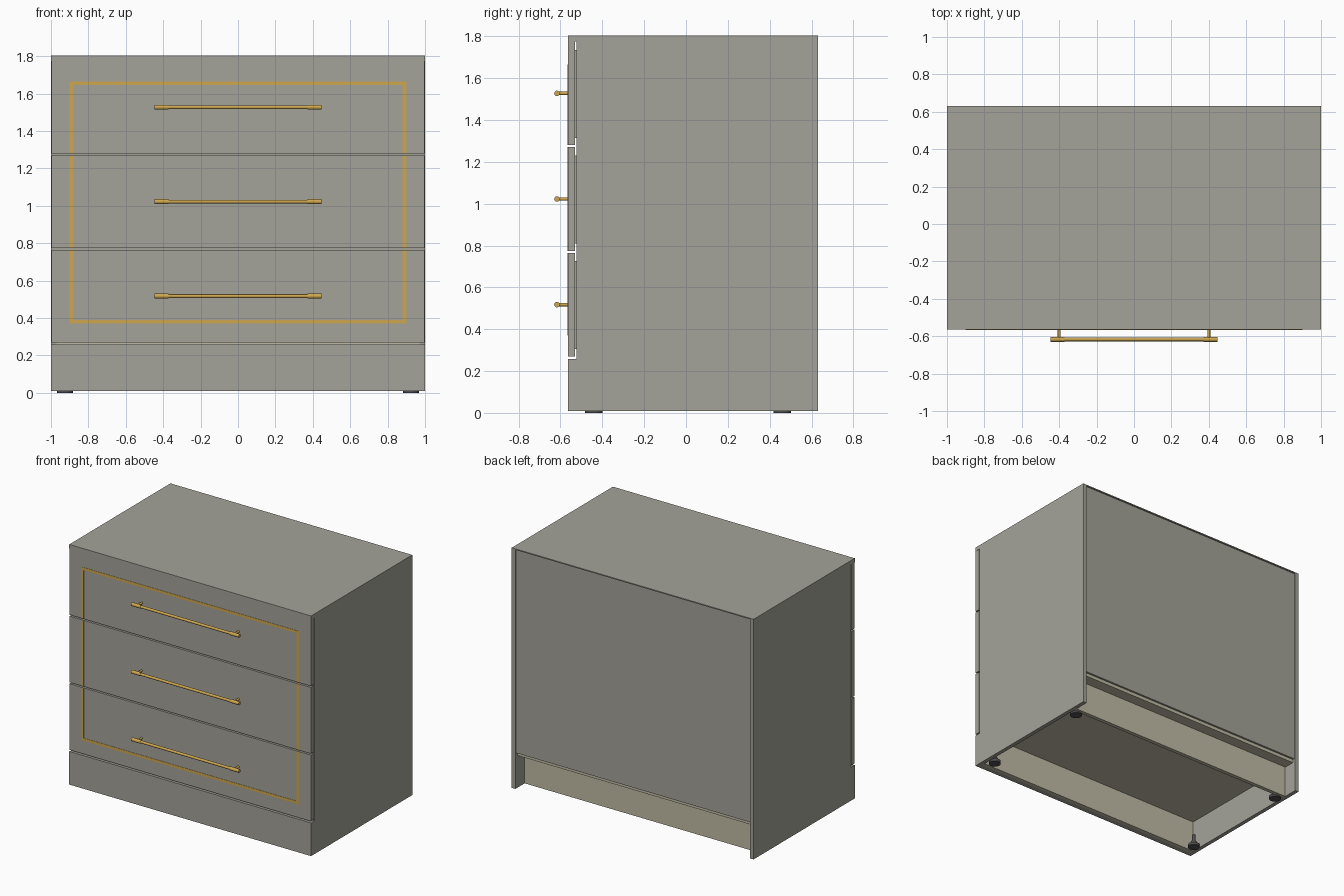
import bpy, bmesh, math
from mathutils import Matrix

cube = bpy.data.objects.get("Cube")
if cube:
    bpy.data.objects.remove(cube, do_unlink=True)


def material(name, rgb, metallic=0.0):
    m = bpy.data.materials.new(name)
    m.use_nodes = True
    m.diffuse_color = (*rgb, 1)
    bsdf = next(n for n in m.node_tree.nodes if n.type == 'BSDF_PRINCIPLED')
    bsdf.inputs["Base Color"].default_value = (*rgb, 1)
    bsdf.inputs["Roughness"].default_value = 0.6
    return m


GREY = material("warm_grey", (0.37, 0.365, 0.32))
BEIGE = material("beige_board", (0.53, 0.50, 0.38))
GOLD = material("brushed_gold", (0.62, 0.39, 0.08))
DARK = material("dark_plastic", (0.08, 0.08, 0.08))


def finish(name, bm, mat, smooth=False):
    bmesh.ops.recalc_face_normals(bm, faces=bm.faces)
    mesh = bpy.data.meshes.new(name)
    bm.to_mesh(mesh)
    bm.free()
    mesh.materials.append(mat)
    ob = bpy.data.objects.new(name, mesh)
    bpy.context.collection.objects.link(ob)
    if smooth:
        bpy.ops.object.select_all(action='DESELECT')
        ob.select_set(True)
        bpy.context.view_layer.objects.active = ob
        bpy.ops.object.shade_smooth_by_angle(angle=math.radians(35))
    return ob


def prism(name, profile, x0, x1, mat):
    """Extrude a (y, z) outline along x."""
    bm = bmesh.new()
    face = bm.faces.new([bm.verts.new((x0, y, z)) for y, z in profile])
    new = bmesh.ops.extrude_face_region(bm, geom=[face])["geom"]
    verts = [v for v in new if isinstance(v, bmesh.types.BMVert)]
    bmesh.ops.translate(bm, verts=verts, vec=(x1 - x0, 0, 0))
    return finish(name, bm, mat)


def box(name, x, y, z, mat):
    """Box from three (low, high) ranges."""
    outline = [(y[0], z[0]), (y[1], z[0]), (y[1], z[1]), (y[0], z[1])]
    return prism(name, outline, x[0], x[1], mat)


def add_rod(bm, centre, radius, length, axis, radius_end=None):
    turn = {'X': Matrix.Rotation(math.pi / 2, 4, 'Y'),
            'Y': Matrix.Rotation(math.pi / 2, 4, 'X'),
            'Z': Matrix()}[axis]
    bmesh.ops.create_cone(bm, cap_ends=True, segments=24, radius1=radius,
                          radius2=radius if radius_end is None else radius_end,
                          depth=length, matrix=Matrix.Translation(centre) @ turn)


FRONT, BACK, TOP, BASE = -0.565, 0.63, 1.805, 0.01
INNER = 0.97            # inner face of the side panels
SHADOW = -0.523         # front edge of the carcass behind the drawer fronts
LEDGE, KICK = 1.775, 0.258

# Carcass: side panels with a notch for the drawer fronts
side = [(FRONT, BASE), (FRONT, KICK), (SHADOW, KICK), (SHADOW, LEDGE),
        (FRONT, LEDGE), (FRONT, TOP), (BACK, TOP), (BACK, BASE)]
prism("left_side_panel", side, INNER, 1, GREY)
prism("right_side_panel", side, -1, -INNER, GREY)

# Top with a thin lip over the back panel
prism("top_panel", [(FRONT, LEDGE), (FRONT, TOP), (BACK, TOP), (BACK, 1.797),
                    (0.6, 1.797), (0.6, LEDGE)], -INNER, INNER, GREY)
inside = (-INNER, INNER)
box("back_panel", inside, (0.605, 0.62), (0.275, 1.797), GREY)
box("bottom_panel", inside, (SHADOW, 0.605), (0.25, 0.28), BEIGE)

# Plinth
box("plinth_front", inside, (FRONT, -0.53), (BASE, KICK), GREY)
box("plinth_front_backing", inside, (-0.53, -0.5), (BASE, 0.25), BEIGE)
box("plinth_back", inside, (0.49, 0.52), (BASE, 0.25), BEIGE)

# Drawers, each with a front, a box, an inlay section and a handle
FRAME_X, FRAME_LOW, FRAME_HIGH, LINE = 0.9, 0.37, 1.665, 0.02
plate = (FRONT - 0.002, FRONT + 0.002)
drawers = [("lower", 0.27, 0.765), ("middle", 0.775, 1.27), ("upper", 1.28, LEDGE)]
for name, low, high in drawers:
    box(name + "_drawer_front", (-0.998, 0.998), (FRONT, -0.53), (low, high), GREY)
    box(name + "_drawer_box", (-0.93, 0.93), (-0.53, 0.55), (low + 0.035, high - 0.04), GREY)
    if low > 0.5:
        box(name + "_rail", inside, (-0.515, -0.45), (low - 0.03, low + 0.02), GREY)

    # Gold inlay lines
    z = (max(low, FRAME_LOW), min(high, FRAME_HIGH))
    box(name + "_inlay_left", (FRAME_X - LINE, FRAME_X), plate, z, GOLD)
    box(name + "_inlay_right", (-FRAME_X, LINE - FRAME_X), plate, z, GOLD)
    span = (LINE - FRAME_X, FRAME_X - LINE)
    if low < FRAME_LOW:
        box("inlay_bottom", span, plate, (FRAME_LOW, FRAME_LOW + LINE), GOLD)
    if high > FRAME_HIGH:
        box("inlay_top", span, plate, (FRAME_HIGH - LINE, FRAME_HIGH), GOLD)

    # Bar handle with end sleeves and posts
    bm = bmesh.new()
    hz = (low + high) / 2
    add_rod(bm, (0, -0.617, hz), 0.01, 0.76, 'X')
    for s in (-1, 1):
        add_rod(bm, (s * 0.408, -0.617, hz), 0.013, 0.075, 'X')
        add_rod(bm, (s * 0.4, -0.588, hz), 0.008, 0.055, 'Y')
    finish(name + "_handle", bm, GOLD, smooth=True)

# Levelling feet
for xname, x in (("left", 0.925), ("right", -0.925)):
    for yname, y in (("front", -0.44), ("back", 0.46)):
        bm = bmesh.new()
        add_rod(bm, (x, y, 0.01), 0.042, 0.02, 'Z')
        add_rod(bm, (x, y, 0.035), 0.03, 0.03, 'Z', 0.018)
        add_rod(bm, (x, y, 0.075), 0.012, 0.05, 'Z')
        finish(f"{yname}_{xname}_foot", bm, DARK, smooth=True)
